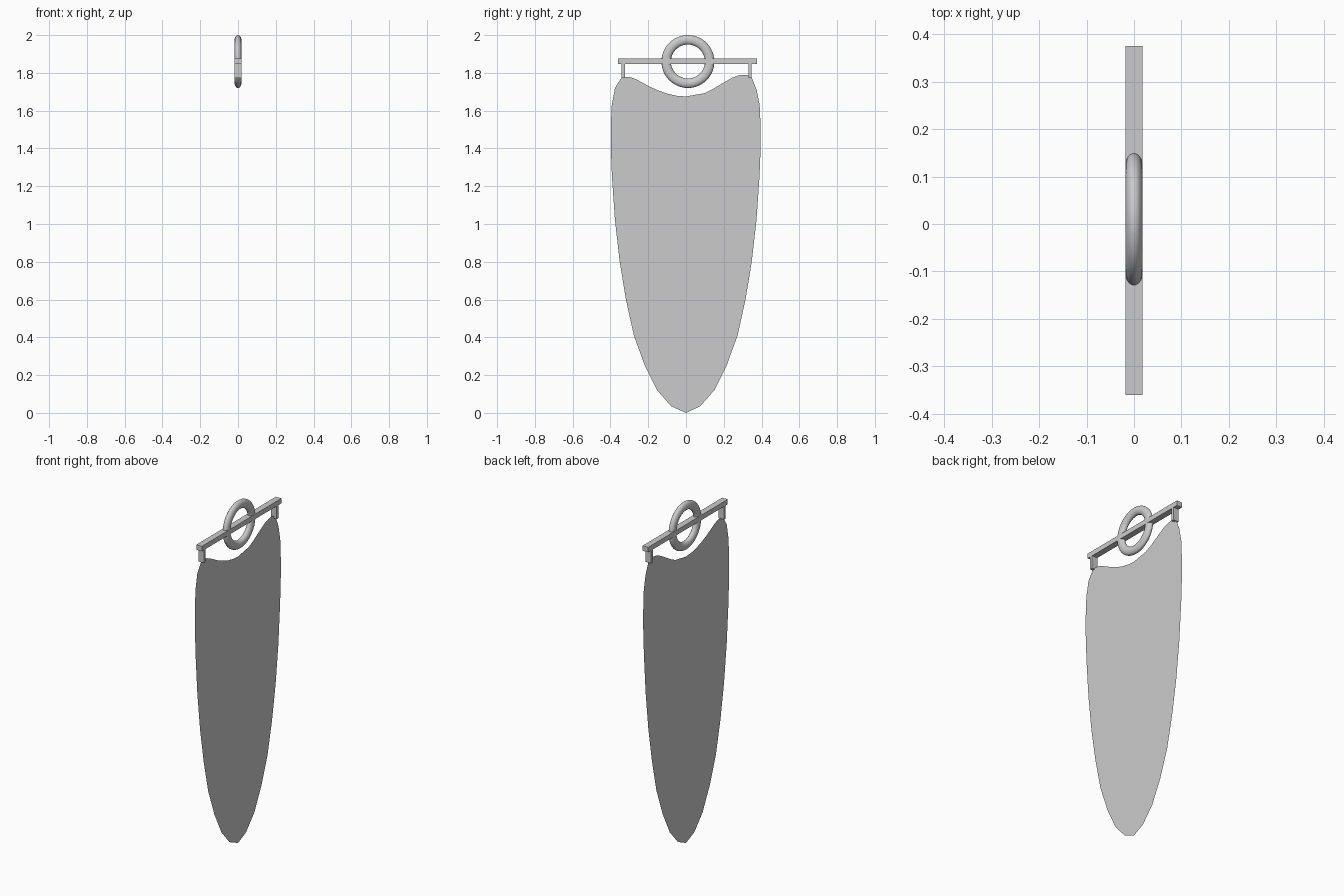
import bpy, bmesh
from math import radians

if "Cube" in bpy.data.objects:
    bpy.data.objects.remove(bpy.data.objects["Cube"])


def box(name, y0, y1, z0, z1, half_x):
    bpy.ops.mesh.primitive_cube_add(size=1, location=(0, (y0 + y1) / 2, (z0 + z1) / 2))
    ob = bpy.context.object
    ob.name = name
    ob.scale = (2 * half_x, y1 - y0, z1 - z0)
    bpy.ops.object.transform_apply(location=False, rotation=False, scale=True)
    return ob


# Hanging panel: a single flat sheet in the YZ plane
half_side = [(0.075, 0.035), (0.15, 0.12), (0.215, 0.25), (0.273, 0.41), (0.315, 0.60),
             (0.348, 0.80), (0.373, 1.02), (0.389, 1.25), (0.395, 1.40), (0.395, 1.52)]
top_edge = [(0.39, 1.63), (0.374, 1.71), (0.348, 1.775), (0.33, 1.787), (0.305, 1.79),
            (0.28, 1.787), (0.246, 1.775), (0.19, 1.743), (0.14, 1.713), (0.10, 1.693),
            (0.05, 1.679), (0.0, 1.675), (-0.05, 1.679), (-0.10, 1.69), (-0.15, 1.708),
            (-0.19, 1.726), (-0.262, 1.765), (-0.29, 1.776), (-0.31, 1.779),
            (-0.343, 1.772), (-0.376, 1.72), (-0.393, 1.63)]
outline = [(0, 0.0)] + half_side + top_edge + [(-y - 0.003, z) for y, z in reversed(half_side)]
bm = bmesh.new()
face = bm.faces.new([bm.verts.new((0, y, z)) for y, z in outline])
bmesh.ops.triangulate(bm, faces=[face])
mesh = bpy.data.meshes.new("panel")
bm.to_mesh(mesh)
bm.free()
bpy.context.collection.objects.link(bpy.data.objects.new("panel", mesh))

# Crossbar and the two pegs that carry the panel
box("crossbar", -0.36, 0.375, 1.848, 1.877, 0.018)
box("left_peg", -0.341, -0.324, 1.772, 1.85, 0.018)
box("right_peg", 0.331, 0.347, 1.772, 1.85, 0.018)

# Hanging ring, slightly flattened across its width
bpy.ops.mesh.primitive_torus_add(major_radius=0.115, minor_radius=0.025,
                                 major_segments=48, minor_segments=20,
                                 location=(0, 0.01, 1.86), rotation=(0, radians(90), 0))
ring = bpy.context.object
ring.name = "hanging_ring"
ring.scale = (1, 1, 0.72)
bpy.ops.object.shade_smooth()
